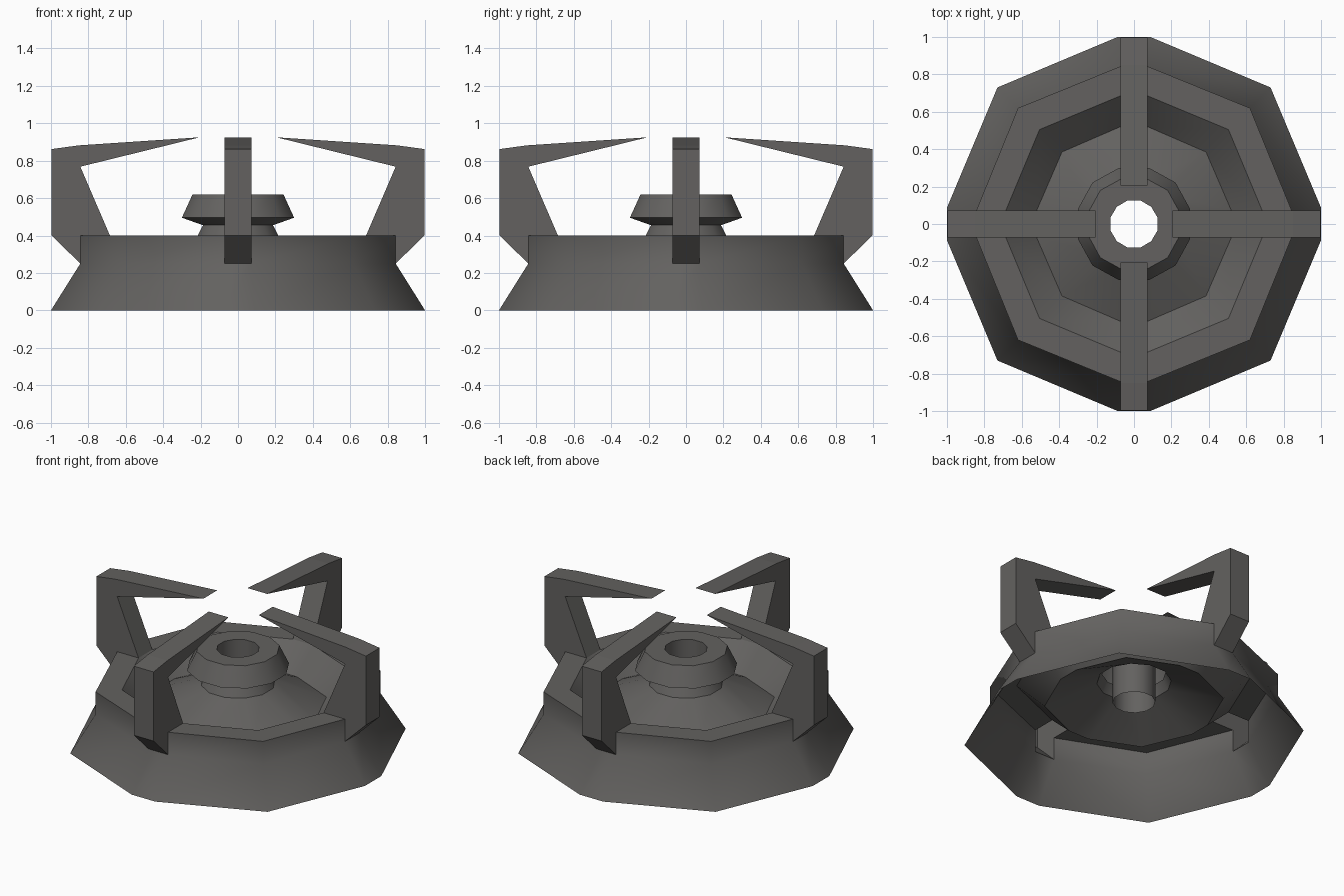
import bpy, bmesh, math
from mathutils import Matrix, Vector

if "Cube" in bpy.data.objects:
    bpy.data.objects.remove(bpy.data.objects["Cube"])

iron = bpy.data.materials.new("dark_iron_grey")
iron.diffuse_color = (0.125, 0.121, 0.116, 1)
iron.use_nodes = True
iron.node_tree.nodes["Principled BSDF"].inputs["Base Color"].default_value = iron.diffuse_color

ARM_W = 0.073   # half width of a support arm


def finish(bm, name):
    mesh = bpy.data.meshes.new(name)
    bm.to_mesh(mesh)
    bm.free()
    mesh.materials.append(iron)
    obj = bpy.data.objects.new(name, mesh)
    bpy.context.collection.objects.link(obj)
    return obj


def lathe12(name, profile, slots=()):
    """Twelve-sided shell. profile rows: flat radius, diagonal coordinate,
    half width of the short side, height, sharp ring?
    Bands listed in slots are left open where the arms join."""
    bm = bmesh.new()
    rings = []
    for a, d, w, z, sharp in profile:
        ring = []
        for q in range(4):
            rot = Matrix.Rotation(q * math.pi / 2, 3, 'Z')
            ring += [bm.verts.new(rot @ Vector(p))
                     for p in ((a, -w, z), (a, w, z), (d, d, z))]
        rings.append(ring)
    for i in range(len(rings) - 1):
        lo, hi = rings[i], rings[i + 1]
        for k in range(12):
            if i in slots and k % 3 == 0:
                continue
            n = (k + 1) % 12
            bm.faces.new((lo[k], lo[n], hi[n], hi[k])).smooth = True
    for ring, row in zip(rings, profile):
        if row[4]:
            for k in range(12):
                e = bm.edges.get((ring[k], ring[(k + 1) % 12]))
                if e:
                    e.smooth = False
    return finish(bm, name)


# flared base, flat rim, sunken bowl and rising cone in one thin shell
lathe12("base_pan", [
    (1.00, 0.73, 0.087, 0.00, True),
    (0.843, 0.62, ARM_W, 0.25, False),
    (0.843, 0.62, ARM_W, 0.40, True),
    (0.685, 0.505, ARM_W, 0.40, True),
    (0.52, 0.385, ARM_W, 0.25, True),
    (0.22, 0.16, 0.058, 0.39, True),
], slots=(1, 2))

# burner neck, flared cap and central gas tube
lathe12("burner_head", [
    (0.22, 0.16, 0.058, 0.39, True),
    (0.187, 0.137, 0.05, 0.455, True),
    (0.30, 0.222, 0.08, 0.495, True),
    (0.243, 0.18, 0.065, 0.62, True),
    (0.126, 0.092, 0.034, 0.62, True),
    (0.126, 0.092, 0.034, 0.25, True),
])

# hollow pan support arms: side outline as (radius, height)
OUTLINE = [(0.843, 0.25), (0.997, 0.40), (0.997, 0.862), (0.85, 0.882),
           (0.205, 0.925), (0.843, 0.768), (0.685, 0.40), (0.843, 0.40)]
for q, side in enumerate(("right", "back", "left", "front")):
    bm = bmesh.new()
    near = [bm.verts.new((r, -ARM_W, z)) for r, z in OUTLINE]
    far = [bm.verts.new((r, ARM_W, z)) for r, z in OUTLINE]
    bm.faces.new(near)
    bm.faces.new(far[::-1])
    for i in range(6):      # the end inside the pan stays open
        bm.faces.new((near[i], far[i], far[i + 1], near[i + 1]))
    bm.transform(Matrix.Rotation(q * math.pi / 2, 4, 'Z'))
    finish(bm, side + "_support_arm")
